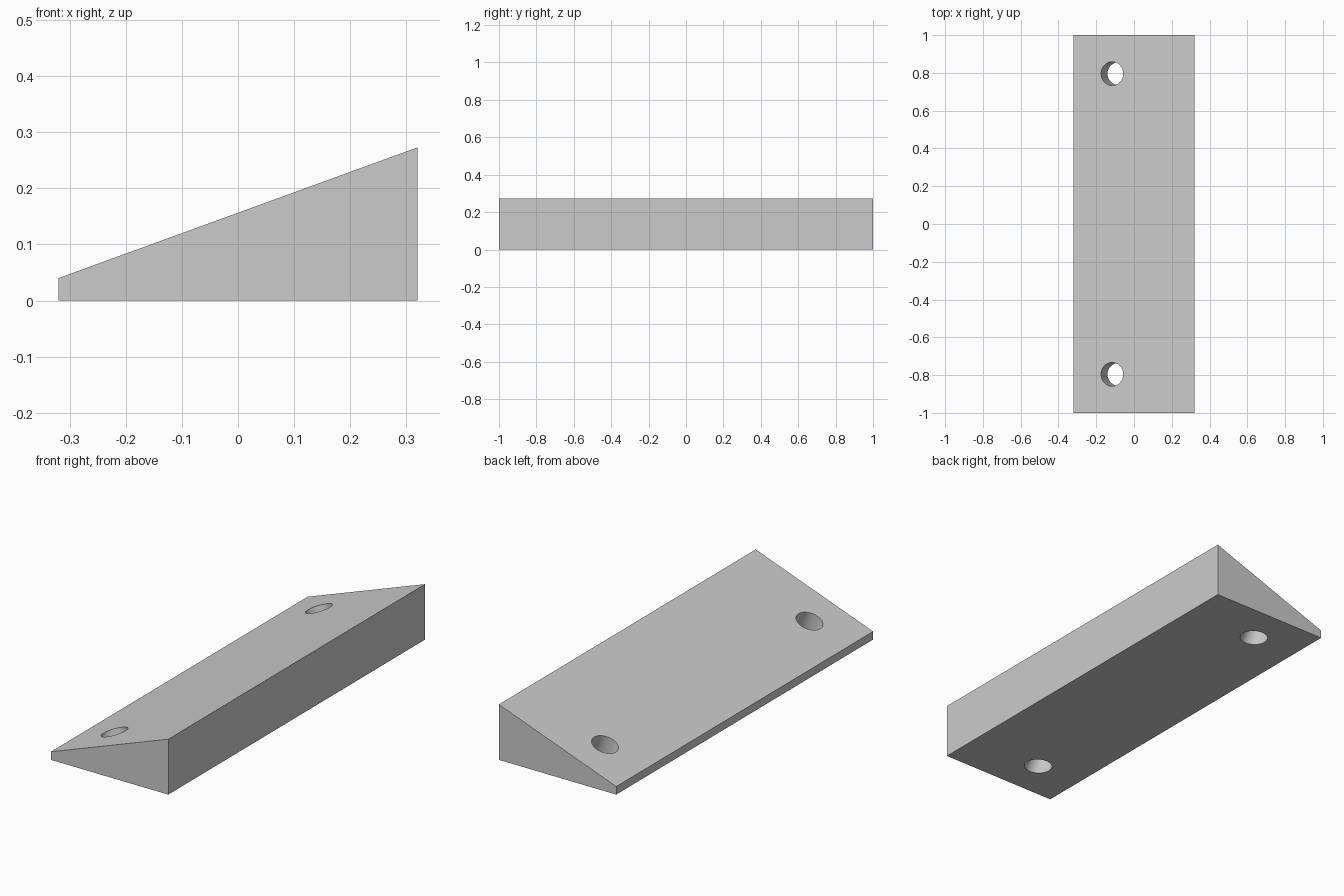
import bpy
import math
from mathutils import Vector

if "Cube" in bpy.data.objects:
    bpy.data.objects.remove(bpy.data.objects["Cube"], do_unlink=True)

HALF_W, HALF_L = 0.32, 1.0
LOW, HIGH = 0.04, 0.273
SLOPE = math.atan2(HIGH - LOW, 2 * HALF_W)

# Single flat grey
grey = bpy.data.materials.new("light_grey")
grey.use_nodes = True
colour = (0.6, 0.6, 0.6, 1)
grey.diffuse_color = colour
grey.node_tree.nodes["Principled BSDF"].inputs["Base Color"].default_value = colour

# Wedge body: profile extruded along y
profile = [(-HALF_W, 0), (HALF_W, 0), (HALF_W, HIGH), (-HALF_W, LOW)]
n = len(profile)
verts = [(x, y, z) for y in (-HALF_L, HALF_L) for x, z in profile]
faces = [tuple(range(n)), tuple(reversed(range(n, 2 * n)))]
faces += [(i, i + n, (i + 1) % n + n, (i + 1) % n) for i in range(n)]
mesh = bpy.data.meshes.new("wedge_block")
mesh.from_pydata(verts, [], faces)
mesh.materials.append(grey)
wedge = bpy.data.objects.new("wedge_block", mesh)
bpy.context.collection.objects.link(wedge)

# Screw holes drilled square to the sloping face
hole_x = -0.116
hole_z = LOW + (hole_x + HALF_W) * math.tan(SLOPE)
cutters = []
for side, name in ((-1, "front"), (1, "back")):
    bpy.ops.mesh.primitive_cylinder_add(
        vertices=48, radius=0.0625, depth=0.6,
        location=(hole_x, side * 0.796, hole_z), rotation=(0, -SLOPE, 0))
    cutter = bpy.context.object
    cutter.name = name + "_hole_cutter"
    cutter.data.materials.append(grey)
    cutter.hide_render = True
    cutters.append(cutter)
    cut = wedge.modifiers.new(name + "_hole", 'BOOLEAN')
    cut.operation = 'DIFFERENCE'
    cut.solver = 'EXACT'
    cut.object = cutter

# Apply the cuts, then drop the cutters
bpy.ops.object.select_all(action='DESELECT')
wedge.select_set(True)
bpy.context.view_layer.objects.active = wedge
for cut in list(wedge.modifiers):
    bpy.ops.object.modifier_apply(modifier=cut.name)
for cutter in cutters:
    bpy.data.objects.remove(cutter, do_unlink=True)

# Smooth hole walls, sharp block edges
bpy.ops.object.shade_smooth_by_angle(angle=math.radians(15))
